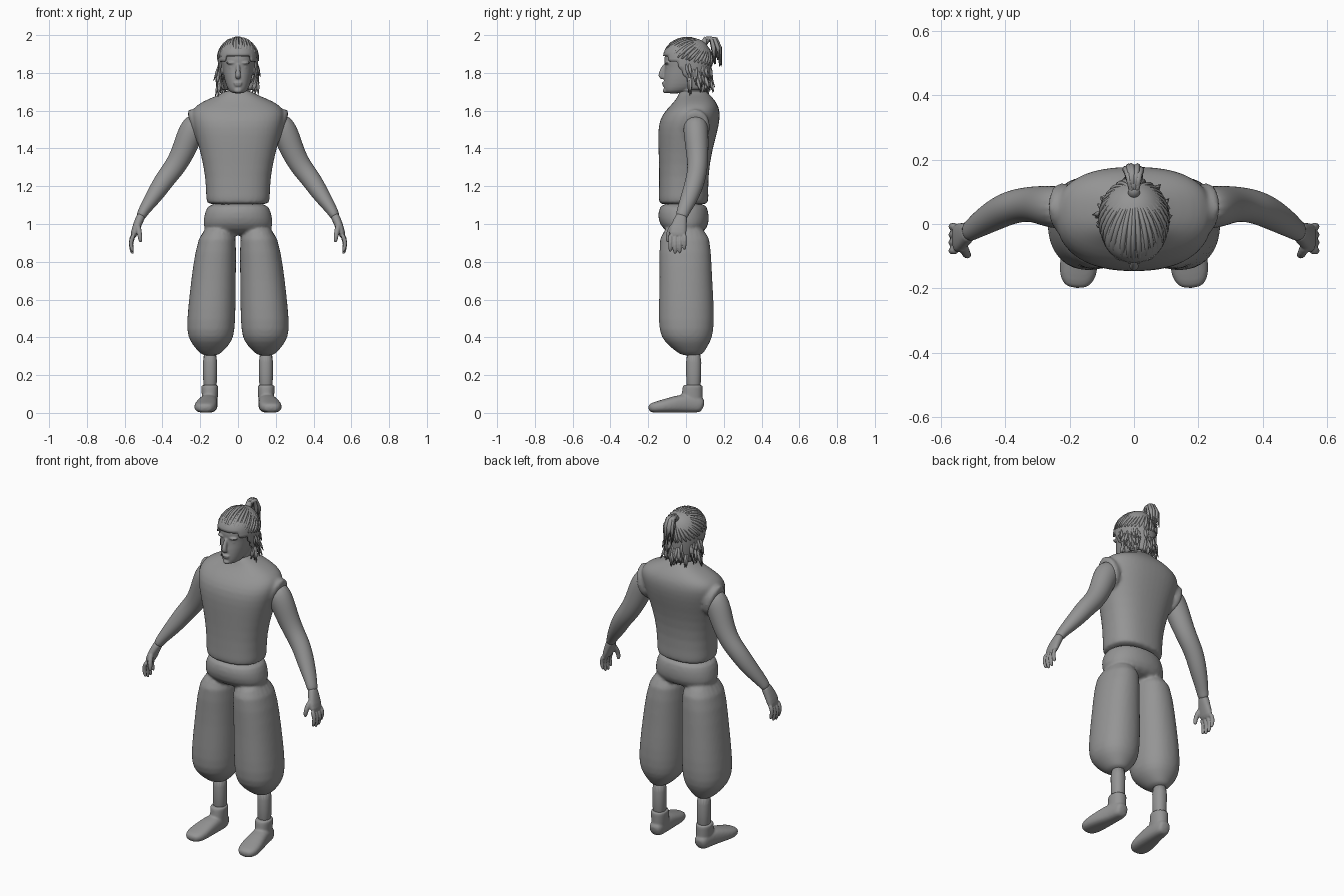
import bpy, bmesh, math, random
from mathutils import Vector

random.seed(4)
default_cube = bpy.data.objects.get("Cube")
if default_cube:
    bpy.data.objects.remove(default_cube)

grey = bpy.data.materials.new("plain grey")
grey.use_nodes = True
grey.diffuse_color = (0.3, 0.3, 0.3, 1)
grey.node_tree.nodes["Principled BSDF"].inputs["Base Color"].default_value = (0.3, 0.3, 0.3, 1)


def skin_rings(bm, rings):
    """Bridge a list of equal rings of points into a closed skin."""
    rows = [[bm.verts.new(point) for point in ring] for ring in rings]
    count = len(rows[0])
    for low, high in zip(rows, rows[1:]):
        for i in range(count):
            j = (i + 1) % count
            bm.faces.new((low[i], low[j], high[j], high[i]))
    bm.faces.new(rows[0][::-1])
    bm.faces.new(rows[-1])


def oval(centre, side, up, power, sides):
    """A superellipse spanned by two half-axis vectors."""
    points = []
    for i in range(sides):
        angle = math.tau * i / sides
        c, s = math.cos(angle), math.sin(angle)
        points.append(centre + side * math.copysign(abs(c) ** (2 / power), c)
                      + up * math.copysign(abs(s) ** (2 / power), s))
    return points


def stack(bm, rows, power=2.2, sides=24):
    """Level sections given as height, middle x, half width, front y, back y."""
    skin_rings(bm, [oval(Vector((x, (front + back) / 2, z)), Vector((half, 0, 0)),
                         Vector((0, (back - front) / 2, 0)), power, sides)
                    for z, x, half, front, back in rows])


def tube(bm, path, widths, heights=None, up=(0, 1, 0), power=2, sides=12):
    """Sections square to a path, with half sizes across and along the up axis."""
    path = [Vector(p) for p in path]
    heights = heights or widths
    rings = []
    for i, point in enumerate(path):
        along = (path[min(i + 1, len(path) - 1)] - path[max(i - 1, 0)]).normalized()
        v = Vector(up)
        v = (v - along * v.dot(along)).normalized()
        rings.append(oval(point, v.cross(along) * widths[i], v * heights[i], power, sides))
    skin_rings(bm, rings)


def ball(bm, centre, size):
    made = bmesh.ops.create_uvsphere(bm, u_segments=16, v_segments=10, radius=1)
    for v in made["verts"]:
        v.co = Vector(centre) + Vector([a * b for a, b in zip(v.co, size)])


def finish(name, bm, mirror=False, subdivide=1, voxel=0, relax=0, thick=0):
    """Turn the working mesh into a smooth grey object with its modifiers."""
    bmesh.ops.recalc_face_normals(bm, faces=bm.faces[:])
    mesh = bpy.data.meshes.new(name)
    bm.to_mesh(mesh)
    bm.free()
    mesh.materials.append(grey)
    mesh.shade_smooth()
    obj = bpy.data.objects.new(name, mesh)
    bpy.context.collection.objects.link(obj)
    if mirror:
        obj.modifiers.new("Mirror", "MIRROR").use_mirror_merge = False
    if subdivide:
        sub = obj.modifiers.new("Subdivide", "SUBSURF")
        sub.levels = sub.render_levels = subdivide
    if voxel:
        blend = obj.modifiers.new("Blend", "REMESH")
        blend.mode, blend.voxel_size, blend.use_smooth_shade = "VOXEL", voxel, True
    if relax:
        smooth = obj.modifiers.new("Relax", "SMOOTH")
        smooth.factor, smooth.iterations = 0.5, relax
    if thick:
        shell = obj.modifiers.new("Shell", "SOLIDIFY")
        shell.thickness, shell.offset = thick, -1


# Baggy trousers: hips and two ballooning legs blended together
bm = bmesh.new()
stack(bm, [(.3, .147, .04, -.02, .085), (.33, .145, .07, -.06, .1), (.375, .143, .11, -.115, .13),
           (.43, .145, .129, -.145, .148), (.55, .139, .127, -.146, .15), (.7, .13, .119, -.14, .14),
           (.85, .119, .11, -.142, .134), (1, .1, .09, -.142, .12)])
stack(bm, [(.94, 0, .17, -.09, .09), (1, 0, .19, -.146, .125), (1.06, 0, .176, -.15, .12),
           (1.12, 0, .16, -.135, .11)])
finish("trousers", bm, mirror=True, voxel=.009, relax=6)

# Sleeveless shirt with slanted armhole cuffs
bm = bmesh.new()
stack(bm, [(1.1, 0, .168, -.146, .12), (1.12, 0, .169, -.146, .12), (1.25, 0, .172, -.142, .117),
           (1.38, 0, .2, -.146, .137), (1.48, 0, .23, -.15, .165), (1.55, 0, .247, -.142, .18),
           (1.6, 0, .248, -.11, .18), (1.635, 0, .215, -.075, .167), (1.665, 0, .15, -.05, .145),
           (1.69, 0, .085, -.038, .12), (1.71, 0, .068, -.034, .108)], power=2.4)
tube(bm, [(.18, .05, 1.525), (.222, .05, 1.513), (.25, .049, 1.505)],
     [.09, .104, .107], [.075, .082, .08])
finish("shirt", bm, mirror=True, voxel=.009, relax=4)

# Arms hang outward and forward
bm = bmesh.new()
tube(bm, [(.2, .05, 1.55), (.25, .052, 1.49), (.29, .06, 1.38), (.335, .062, 1.3), (.385, .052, 1.24),
          (.43, .03, 1.17), (.475, .003, 1.105), (.505, -.018, 1.06), (.518, -.026, 1.03)],
     [.07, .072, .063, .057, .054, .048, .037, .028, .025],
     [.065, .068, .06, .054, .053, .05, .042, .034, .031], sides=16)
finish("arm", bm, mirror=True, subdivide=2)

# Hands with curled fingers
bm = bmesh.new()
tube(bm, [(.508, -.02, 1.055), (.523, -.03, 1.02), (.543, -.043, .97), (.557, -.045, .925)],
     [.025, .024, .022, .016], [.03, .036, .048, .047], power=2.5)
for y, drop in ((-.083, .012), (-.058, 0), (-.033, .003), (-.008, .022)):
    tube(bm, [(.55, y, .945), (.566, y, .905 + drop), (.567, y, .872 + drop), (.556, y, .838 + drop)],
         [.013, .012, .0115, .009])
tube(bm, [(.535, -.06, 1), (.524, -.088, .965), (.518, -.098, .93), (.515, -.094, .9)],
     [.017, .015, .013, .009])
finish("hand", bm, mirror=True, voxel=.004, relax=3)

# Bare shins
bm = bmesh.new()
stack(bm, [(.1, .148, .036, .002, .078), (.2, .148, .037, .001, .08), (.34, .148, .041, -.004, .085)])
finish("shin", bm, mirror=True)

# Soft shoes with the toes turned out
bm = bmesh.new()
stack(bm, [(.02, .15, .04, -.03, .088), (.08, .149, .042, -.025, .088), (.143, .149, .046, -.018, .09),
           (.149, .149, .044, -.016, .088)])
tube(bm, [(.15, .095, .035), (.15, .07, .045), (.153, .01, .052), (.163, -.06, .045), (.172, -.13, .034),
          (.177, -.175, .028), (.178, -.2, .024)],
     [.03, .042, .047, .056, .063, .054, .03], [.03, .045, .052, .045, .034, .028, .018],
     up=(0, 0, 1), power=2.6, sides=16)
finish("shoe", bm, mirror=True, voxel=.006, relax=3)

# Head, neck and facial features blended together
bm = bmesh.new()
stack(bm, [(1.6, 0, .06, -.02, .1), (1.7, 0, .056, -.03, .095), (1.8, 0, .055, -.03, .1)])
stack(bm, [(1.69, 0, .028, -.105, -.03), (1.705, 0, .05, -.117, .03), (1.74, 0, .066, -.119, .08),
           (1.79, 0, .078, -.118, .11), (1.83, 0, .083, -.111, .12), (1.87, 0, .088, -.118, .122),
           (1.91, 0, .088, -.11, .12), (1.94, 0, .075, -.085, .1), (1.965, 0, .04, -.04, .06)])
tube(bm, [(0, -.108, 1.85), (0, -.125, 1.81), (0, -.137, 1.782), (0, -.118, 1.768)],
     [.01, .012, .017, .012], [.012, .016, .016, .01])
ball(bm, (0, -.118, 1.746), (.024, .01, .006))
ball(bm, (0, -.116, 1.735), (.021, .01, .006))
ball(bm, (0, -.109, 1.706), (.022, .015, .014))
for side in (-1, 1):
    ball(bm, (side * .035, -.1, 1.853), (.03, .016, .008))
    ball(bm, (side * .034, -.094, 1.83), (.014, .011, .007))
    ball(bm, (side * .088, .01, 1.82), (.012, .022, .034))
finish("head", bm, voxel=.0045, relax=3)


def bares_face(point):
    """True in front of the hairline, which slants back down to the ears."""
    slope = .44 if point.z < 1.82 else 1.2
    return point.z < 1.9 and point.y < (1.82 - point.z) * slope - .025


# Hair cap, open at the face
bm = bmesh.new()
stack(bm, [(1.71, 0, .083, -.1, .118), (1.74, 0, .092, -.11, .125), (1.78, 0, .1, -.115, .13),
           (1.82, 0, .105, -.12, .134), (1.86, 0, .107, -.122, .136), (1.89, 0, .105, -.122, .135),
           (1.92, 0, .1, -.117, .13), (1.95, 0, .082, -.09, .112), (1.97, 0, .058, -.058, .09),
           (1.985, 0, .025, -.015, .055)], sides=36)
open_faces = [f for f in bm.faces if bares_face(f.calc_center_median())]
bmesh.ops.delete(bm, geom=open_faces, context="FACES")
finish("hair_cap", bm, thick=.012)

# Combed strands swept from the hairline to the knot
bm = bmesh.new()
middle, radii = Vector((0, .008, 1.865)), Vector((.107, .129, .12))
knot = Vector((0, .65, .75)).normalized()
for i in range(34):
    angle = math.tau * (i + random.uniform(-.3, .3)) / 34
    start = Vector((math.sin(angle), -math.cos(angle), .28 * math.cos(angle) + .02)).normalized()
    path = []
    for step in range(8):
        d = start.slerp(knot, step / 7)
        path.append(middle + Vector([a * b for a, b in zip(d, radii)]))
    tube(bm, path, [.004, .008, .009, .008, .008, .007, .006, .005], up=(.1, .3, 1), sides=6)
finish("hair_strands", bm, subdivide=0)

# Ragged locks around the sides and nape
bm = bmesh.new()
for i in range(80):
    angle = random.uniform(-.15, math.pi + .15)
    c, s = math.cos(angle), math.sin(angle)
    top, length = random.uniform(1.76, 1.85), random.uniform(.06, .1)
    base = Vector((.1 * c, .01 + .118 * s, top))
    out = Vector((c, s, 0)) * random.uniform(-.012, .014)
    sway = Vector((random.uniform(-.01, .01), random.uniform(-.01, .01), -length / 2))
    tube(bm, [base, base + sway + out * .3, base + sway * 2 + out], [.006, .009, .001], sides=6)
finish("hair_locks", bm, subdivide=0)

# Topknot tie and drooping tail
bm = bmesh.new()
tube(bm, [(0, .08, 1.935), (0, .1, 1.965), (0, .112, 1.985)], [.024, .018, .016])
for i in range(16):
    x, y = random.uniform(-.028, .028), random.uniform(-.02, .02)
    end = random.uniform(1.83, 1.9)
    tube(bm, [(x * .3, .1 + y * .3, 1.955), (x * .5, .12 + y * .5, 1.985), (x * .7, .145 + y * .7, 1.98),
              (x, .16 + y, 1.935), (x * 1.1, .168 + y, end)], [.008, .009, .01, .01, .002],
         up=(1, 0, 0), sides=6)
finish("topknot", bm, subdivide=0)
